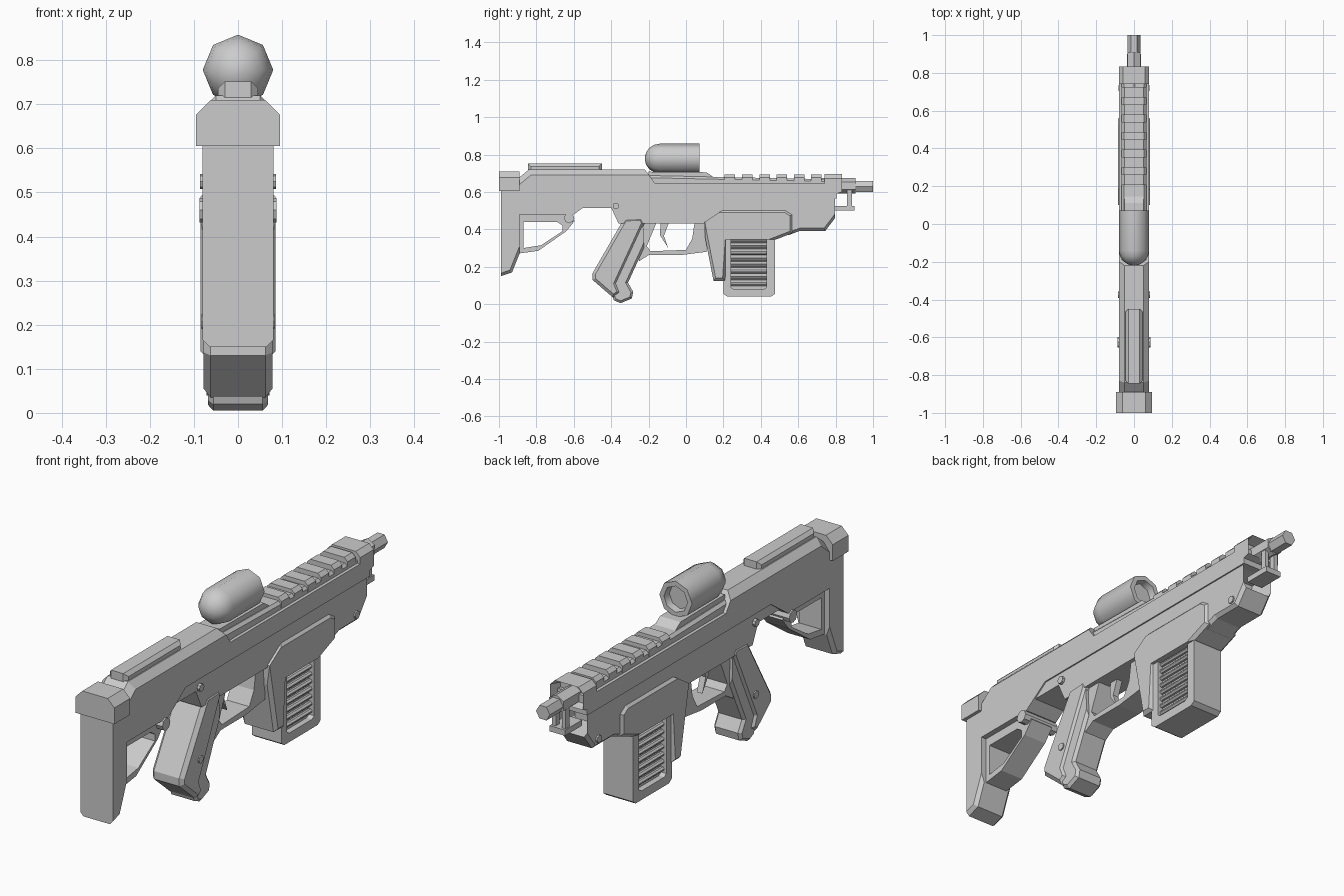
import bpy, bmesh, math
from mathutils import Vector

if "Cube" in bpy.data.objects:
    bpy.data.objects.remove(bpy.data.objects["Cube"])


def finish(bm, name):
    bmesh.ops.recalc_face_normals(bm, faces=bm.faces[:])
    me = bpy.data.meshes.new(name)
    bm.to_mesh(me)
    bm.free()
    ob = bpy.data.objects.new(name, me)
    bpy.context.collection.objects.link(ob)
    return ob


def prism(name, pts, hw, bevel=0.0, where=lambda y, z: True, hollow=None):
    """Side profile (y, z) extruded to x = +-hw; bevels the rim edges of both sides."""
    bm = bmesh.new()
    f = bm.faces.new([bm.verts.new((-hw, y, z)) for y, z in pts])
    ext = bmesh.ops.extrude_face_region(bm, geom=[f], use_keep_orig=True)
    for v in ext["geom"]:
        if isinstance(v, bmesh.types.BMVert):
            v.co.x = hw
    bmesh.ops.recalc_face_normals(bm, faces=bm.faces[:])
    if bevel:
        edges = []
        for e in bm.edges:
            a, b = (v.co for v in e.verts)
            m = (a + b) / 2
            if abs(a.x - b.x) < 1e-6 and where(m.y, m.z):
                edges.append(e)
        bmesh.ops.bevel(bm, geom=edges, offset=bevel, segments=1, affect='EDGES',
                        profile=0.5, clamp_overlap=True)
    if hollow:
        # recess the foremost +y face
        bm.normal_update()
        face = max((f for f in bm.faces if f.normal.y > 0.95),
                   key=lambda f: f.calc_center_median().y)
        bmesh.ops.inset_region(bm, faces=[face], thickness=hollow[0], use_even_offset=True)
        bmesh.ops.translate(bm, verts=face.verts[:], vec=Vector((0, -hollow[1], 0)))
    return finish(bm, name)


def box(name, y0, y1, z0, z1, hw, bevel=0.0, where=lambda y, z: True, **kw):
    return prism(name, [(y0, z0), (y1, z0), (y1, z1), (y0, z1)], hw, bevel, where, **kw)


def frame(name, outer, inner, hw):
    """Flat ring between two side profiles with equal point counts."""
    bm = bmesh.new()
    loops = [[bm.verts.new((x, y, z)) for y, z in p]
             for x, p in ((-hw, outer), (hw, outer), (hw, inner), (-hw, inner))]
    n = len(outer)
    for k in range(4):
        a, b = loops[k], loops[(k + 1) % 4]
        for i in range(n):
            j = (i + 1) % n
            bm.faces.new((a[i], a[j], b[j], b[i]))
    return finish(bm, name)


def lathe_y(name, rings, zc, sides, smooth=False, turn=0.0):
    """Rings (radius, y) around the y axis at height zc."""
    bm = bmesh.new()
    loops = []
    for r, y in rings:
        loops.append([bm.verts.new((r * math.cos(turn + 2 * math.pi * i / sides), y,
                                    zc + r * math.sin(turn + 2 * math.pi * i / sides)))
                      for i in range(sides)])
    for a, b in zip(loops, loops[1:]):
        for i in range(sides):
            j = (i + 1) % sides
            bm.faces.new((a[i], a[j], b[j], b[i]))
    bm.faces.new(loops[0])
    bm.faces.new(loops[-1])
    ob = finish(bm, name)
    if smooth:
        for p in ob.data.polygons:
            p.use_smooth = True
        ob.data.set_sharp_from_angle(angle=math.radians(50))
    return ob


def pin(name, y, z, r, hw, sides=8):
    prism(name, [(y + r * math.cos(2 * math.pi * i / sides),
                  z + r * math.sin(2 * math.pi * i / sides)) for i in range(sides)], hw)


# Stock and long upper body
prism("upper_body", [(-.9, .48), (-.9, .67), (-.84, .72), (-.22, .72), (-.165, .645),
                     (.8, .645), (.8, .565), (-.48, .565), (-.6, .48)],
      .08, .03, lambda y, z: z > .66 and y < -.2)
box("butt_cap", -1, -.89, .605, .71, .095, .033, lambda y, z: z > .7)
prism("butt_plate", [(-.988, .62), (-.988, .15), (-.93, .17), (-.89, .27), (-.89, .62)],
      .08, .015, lambda y, z: z < .25)
box("cheek_pad", -.845, -.45, .71, .752, .045, .015, lambda y, z: z > .72)
frame("stock_strut",
      [(-.9, .48), (-.625, .48), (-.595, .445), (-.64, .39), (-.79, .285), (-.9, .27)],
      [(-.868, .44), (-.69, .44), (-.66, .42), (-.66, .39), (-.775, .315), (-.868, .3)], .055)
pin("stock_knob", -.625, .46, .028, .087)

# Lower body and handguard with a hollow front
prism("lower_body", [(-.49, .57), (-.55, .515), (-.4, .515), (-.36, .43), (.1, .43), (.1, .38),
                     (.55, .37), (.61, .392), (.745, .392), (.797, .46), (.797, .57)],
      .074, .014, lambda y, z: z < .5 and y > .5, hollow=(.018, .1))
prism("front_block", [(.74, .565), (.74, .695), (.835, .695), (.835, .6), (.805, .59),
                      (.805, .565)], .08, .022, lambda y, z: z > .68, hollow=(.016, .05))

# Top rail
prism("upper_rail_base", [(-.165, .635), (-.205, .688), (.16, .68), (.76, .668), (.76, .635)],
      .066, .012, lambda y, z: z > .665)
prism("scope_mount", [(-.2, .67), (-.2, .708), (.11, .705), (.16, .67)], .05)
for i in range(6):
    y = .235 + i * .0925
    box(f"rail_tooth_{i + 1}", y - .028, y + .028, .65, .694, .067, .016,
        lambda yy, z: z > .68)

# Scope with domed rear and recessed front lens
dome = [(.08 * math.sin(a), -.14 - .08 * math.cos(a))
        for a in (math.radians(d) for d in (8, 25, 45, 67, 90))]
lathe_y("scope", dome + [(.08, .072), (.058, .072), (.054, .04)], .778, 8, True)

# Muzzle and front sight bracket
lathe_y("barrel_collar", [(.041, .72), (.041, .907)], .633, 6, turn=math.pi / 6)
lathe_y("muzzle_tip", [(.034, .9), (.034, 1.0)], .63, 6)
for s, x in (("left", -.024), ("right", .024)):
    post = box(f"bracket_post_{s}", .862, .888, .51, .61, .009)
    post.location.x = x
box("bracket_plate", .78, .9, .5, .525, .038)

# Grip
prism("grip_panel", [(-.33, .46), (-.235, .465), (-.22, .435), (-.37, .11), (-.35, .06),
                     (-.39, .035), (-.5, .13), (-.5, .165)], .078, .016)
prism("grip_core", [(-.32, .45), (-.23, .45), (-.225, .3), (-.31, .115), (-.282, .065),
                    (-.29, .03), (-.35, .005), (-.385, .02), (-.4, .06), (-.49, .14)],
      .068, .012, lambda y, z: z < .35)

# Trigger and guard
frame("trigger_guard",
      [(-.28, .45), (.11, .45), (.11, .28), (-.03, .262), (-.2, .262), (-.25, .23)],
      [(-.16, .43), (.045, .43), (.033, .35), (0, .29), (-.19, .283), (-.21, .31)], .055)
prism("trigger", [(-.135, .44), (-.14, .37), (-.095, .3), (-.118, .365), (-.09, .44)], .014)

# Magazine well and magazine with side louvres
prism("magazine_well", [(.1, .44), (.2, .505), (.53, .505), (.57, .48), (.57, .38), (.48, .345),
                        (.21, .345), (.21, .125), (.147, .125), (.103, .35)],
      .085, .016, lambda y, z: y > .5 or z < .3 or z > .5)
frame("magazine_shell",
      [(.2, .39), (.2, .055), (.222, .04), (.455, .04), (.475, .055), (.475, .39)],
      [(.24, .35), (.24, .09), (.255, .08), (.415, .08), (.43, .09), (.43, .35)], .072)
box("magazine_core", .23, .44, .07, .36, .046)
for i in range(8):
    z = .097 + i * .033
    prism(f"magazine_louvre_{i + 1}", [(.235, z), (.435, z), (.435, z + .019), (.235, z + .019)],
          .062, .007)

# Pins
pin("receiver_pin", -.375, .525, .017, .086)
pin("grip_pin", -.375, .207, .017, .083)
pin("handguard_pin", .72, .428, .017, .081)
